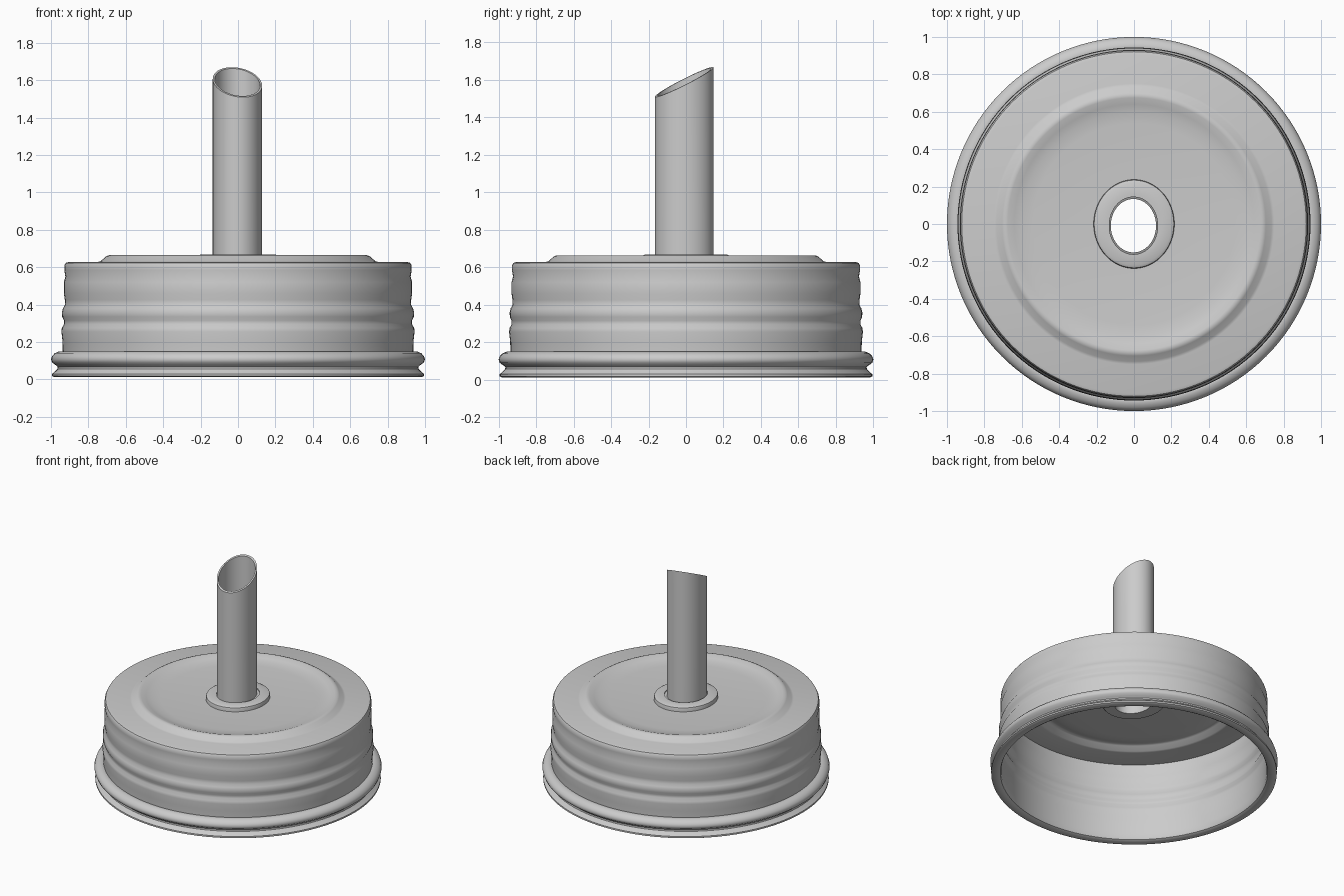
import bpy, bmesh, math

cube = bpy.data.objects.get("Cube")
if cube:
    bpy.data.objects.remove(cube, do_unlink=True)

grey = bpy.data.materials.new("plain grey")
grey.use_nodes = True
COLOUR = (0.6, 0.6, 0.6, 1)
grey.diffuse_color = COLOUR
grey.node_tree.nodes["Principled BSDF"].inputs["Base Color"].default_value = COLOUR


def revolve(name, profile, steps, sx=1.0, sy=1.0, centre=(0, 0), adjust=None):
    """Lathe a closed (radius, height) loop around z, optionally oval."""
    bm = bmesh.new()
    rings = []
    for i in range(steps):
        a = 2 * math.pi * i / steps
        rings.append([bm.verts.new((r * sx * math.cos(a) + centre[0],
                                    r * sy * math.sin(a) + centre[1], z))
                      for r, z in profile])
    n = len(profile)
    for i in range(steps):
        a, b = rings[i], rings[(i + 1) % steps]
        for j in range(n):
            k = (j + 1) % n
            bm.faces.new((a[j], b[j], b[k], a[k]))
    if adjust:
        adjust(bm)
    bmesh.ops.recalc_face_normals(bm, faces=bm.faces)
    mesh = bpy.data.meshes.new(name)
    bm.to_mesh(mesh)
    bm.free()
    mesh.materials.append(grey)
    obj = bpy.data.objects.new(name, mesh)
    bpy.context.collection.objects.link(obj)
    bpy.ops.object.select_all(action='DESELECT')
    obj.select_set(True)
    bpy.context.view_layer.objects.active = obj
    bpy.ops.object.shade_smooth_by_angle(angle=math.radians(38))
    return obj


# Thin pressed lid: ribbed skirt, rounded shoulder, raised ring, dished centre
wall = [(0.937, 0.13), (0.938, 0.2), (0.944, 0.255), (0.942, 0.275),
        (0.931, 0.295), (0.931, 0.315), (0.94, 0.335), (0.941, 0.36),
        (0.936, 0.38), (0.925, 0.4), (0.926, 0.425), (0.931, 0.46),
        (0.931, 0.52), (0.923, 0.55), (0.929, 0.585), (0.928, 0.61),
        (0.921, 0.623), (0.905, 0.628)]
top = [(0.75, 0.628), (0.735, 0.632), (0.705, 0.658), (0.69, 0.664),
       (0.675, 0.663), (0.64, 0.65), (0.6, 0.64), (0.54, 0.634), (0.16, 0.632)]
T = 0.015
inside = [(r, z - T) for r, z in reversed(top)] + \
         [(r - T, min(z, 0.61)) for r, z in reversed(wall)]
revolve("lid_shell", wall + top + inside, 128)

# Rolled bead and flared lip around the open bottom
bead = [(0.937, 0.15), (0.957, 0.15), (0.98, 0.14), (0.994, 0.125),
        (1.0, 0.108), (0.994, 0.09), (0.975, 0.077), (0.964, 0.067),
        (0.965, 0.056), (0.978, 0.043), (0.994, 0.03), (0.994, 0.018),
        (0.982, 0.012), (0.945, 0.012), (0.93, 0.02), (0.924, 0.035),
        (0.922, 0.07), (0.922, 0.14)]
revolve("rolled_rim", bead, 128)

# Grommet gripping the spout above and below the lid
grommet = [(0.145, 0.668), (0.2, 0.668), (0.213, 0.661), (0.216, 0.65),
           (0.216, 0.62), (0.216, 0.59), (0.208, 0.58), (0.145, 0.58)]
revolve("grommet", grommet, 64, sy=1.1)


# Oval hollow spout with a slanted mouth
def slant(bm):
    for v in bm.verts:
        if v.co.z > 1:
            v.co.z = 1.588 + 0.5 * (v.co.y + 0.01) - 0.14 * v.co.x


spout = [(0.132, 0.58), (0.132, 1.5), (0.121, 1.5), (0.121, 0.58)]
revolve("spout", spout, 64, sy=1.18, centre=(-0.003, -0.009), adjust=slant)
# Inner sleeve joining the spout to the grommet
sleeve = [(0.126, 0.58), (0.15, 0.58), (0.15, 0.66), (0.126, 0.66)]
revolve("sleeve", sleeve, 64, sy=1.18, centre=(-0.003, -0.006))
